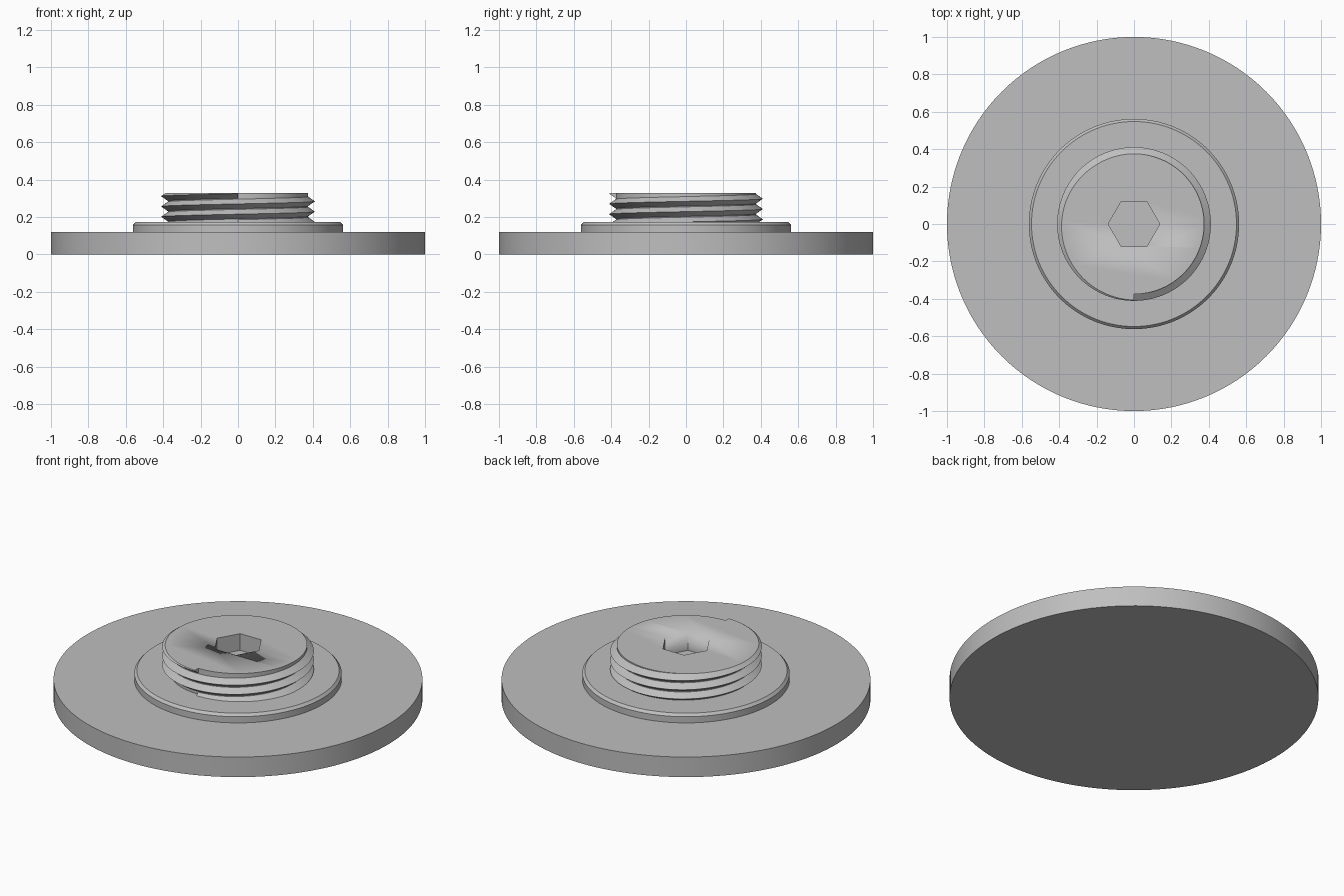
import bpy, bmesh, math

default = bpy.data.objects.get("Cube")
if default:
    bpy.data.objects.remove(default, do_unlink=True)

grey = bpy.data.materials.new("plain grey")
grey.use_nodes = True
colour = (0.52, 0.52, 0.52, 1)
grey.diffuse_color = colour
grey.node_tree.nodes["Principled BSDF"].inputs["Base Color"].default_value = colour


def finish(bm, name):
    """Turn a bmesh into a named, shaded object."""
    bmesh.ops.recalc_face_normals(bm, faces=bm.faces)
    mesh = bpy.data.meshes.new(name)
    bm.to_mesh(mesh)
    bm.free()
    mesh.materials.append(grey)
    obj = bpy.data.objects.new(name, mesh)
    bpy.context.collection.objects.link(obj)
    bpy.ops.object.select_all(action='DESELECT')
    obj.select_set(True)
    bpy.context.view_layer.objects.active = obj
    bpy.ops.object.shade_smooth_by_angle(angle=math.radians(25))
    return obj


def skin(bm, rings, closed_rings):
    """Join consecutive rings of vertices with quads."""
    for a, b in zip(rings, rings[1:]):
        n = len(a)
        for i in range(n if closed_rings else n - 1):
            j = (i + 1) % n
            bm.faces.new((a[i], a[j], b[j], b[i]))
    bm.faces.new(rings[0])
    bm.faces.new(rings[-1])


def turned(name, profile, sides=128):
    """Solid of revolution from (radius, height) points, capped at both ends."""
    bm = bmesh.new()
    rings = []
    for r, z in profile:
        angles = [math.tau * i / sides for i in range(sides)]
        rings.append([bm.verts.new((r * math.cos(a), r * math.sin(a), z)) for a in angles])
    skin(bm, rings, True)
    return finish(bm, name)


TOP = 0.328
CORE = 0.375

# Wide base and chamfered collar
turned("base_disc", [(1, 0), (1, 0.12)])
turned("collar", [(0.562, 0.11), (0.562, 0.157), (0.548, 0.172)])

# Plug core with a hexagonal socket
core = turned("plug_core", [(CORE, 0.15), (CORE, TOP)])
cutter = turned("socket_cutter", [(0.138, TOP - 0.1), (0.138, TOP + 0.1)], sides=6)
cutter.hide_render = True
cut = core.modifiers.new("socket", 'BOOLEAN')
cut.operation = 'DIFFERENCE'
cut.solver = 'EXACT'
cut.object = cutter
bpy.context.view_layer.objects.active = core
bpy.ops.object.modifier_apply(modifier=cut.name)
bpy.data.objects.remove(cutter, do_unlink=True)

# Right-handed screw thread: a triangular tooth swept up a helix
PITCH, TURNS, STEPS = 0.055, 3, 96
half = PITCH / 2
tooth = [(0.365, -half), (0.372, -half), (0.411, 0), (0.372, half), (0.365, half)]
bm = bmesh.new()
rings = []
for i in range(TURNS * STEPS + 1):
    turn = i / STEPS
    a = math.tau * turn - math.pi / 2
    z0 = 0.325 - PITCH * (TURNS - turn)
    rings.append([bm.verts.new((r * math.cos(a), r * math.sin(a), z0 + z)) for r, z in tooth])
skin(bm, rings, True)
# Trim the thread flush with the top of the plug
result = bmesh.ops.bisect_plane(bm, geom=bm.verts[:] + bm.edges[:] + bm.faces[:],
                                plane_co=(0, 0, TOP), plane_no=(0, 0, 1), clear_outer=True)
rim = [e for e in result["geom_cut"] if isinstance(e, bmesh.types.BMEdge)]
bmesh.ops.triangle_fill(bm, edges=rim, use_beauty=True)
finish(bm, "screw_thread")
